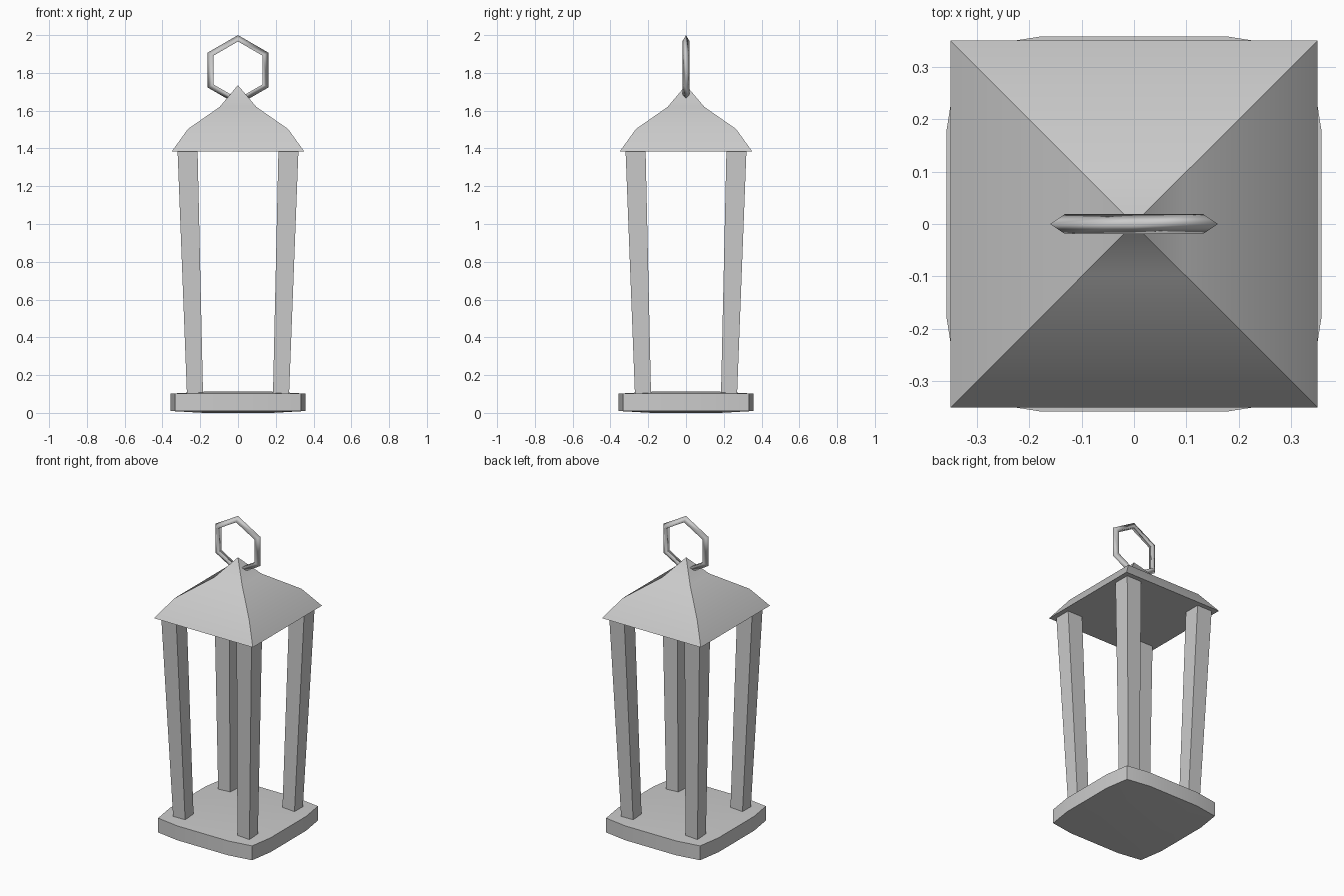
import bpy, bmesh
from math import radians

if "Cube" in bpy.data.objects:
    bpy.data.objects.remove(bpy.data.objects["Cube"])


def make_object(bm, name):
    bmesh.ops.recalc_face_normals(bm, faces=bm.faces)
    mesh = bpy.data.meshes.new(name)
    bm.to_mesh(mesh)
    bm.free()
    obj = bpy.data.objects.new(name, mesh)
    bpy.context.collection.objects.link(obj)
    return obj


def smooth_by_angle(obj, angle):
    bpy.ops.object.select_all(action='DESELECT')
    obj.select_set(True)
    bpy.context.view_layer.objects.active = obj
    bpy.ops.object.shade_smooth_by_angle(angle=radians(angle))


def square_loft(bm, sections):
    """Stack square sections (cx, cy, half_width, z), capped at both ends."""
    corners = ((-1, -1), (1, -1), (1, 1), (-1, 1))
    rings = [[bm.verts.new((cx + sx * h, cy + sy * h, z)) for sx, sy in corners]
             for cx, cy, h, z in sections]
    for low, high in zip(rings, rings[1:]):
        for i in range(4):
            j = (i + 1) % 4
            bm.faces.new((low[i], low[j], high[j], high[i]))
    bm.faces.new(rings[0][::-1])
    bm.faces.new(rings[-1])


# Base: slab with slightly pillowed sides, top and bottom
bm = bmesh.new()
bmesh.ops.create_cube(bm, size=2)
flat_edges = [e for e in bm.edges if abs(e.verts[0].co.z - e.verts[1].co.z) < 0.1]
bmesh.ops.subdivide_edges(bm, edges=flat_edges, cuts=2, use_grid_fill=True)
for v in bm.verts:
    out_x, out_y = abs(v.co.x) > 0.9, abs(v.co.y) > 0.9
    edge = 0.333 if out_x and out_y else 0.357
    inner = not out_x and not out_y
    sx, sy, sz = (1 if c > 0 else -1 for c in v.co)
    v.co = (sx * (edge if out_x else 0.18),
            sy * (edge if out_y else 0.18),
            0.056 + sz * (0.056 if inner else 0.046))
smooth_by_angle(make_object(bm, "base"), 30)

# Posts: four tapered square legs leaning outwards
for side_y, label_y in ((-1, "front"), (1, "back")):
    for side_x, label_x in ((-1, "left"), (1, "right")):
        bm = bmesh.new()
        square_loft(bm, [(side_x * 0.2275, side_y * 0.2275, 0.0425, 0.09),
                         (side_x * 0.267, side_y * 0.267, 0.053, 1.388)])
        make_object(bm, f"{label_y}_{label_x}_post")

# Roof: four-sided, curved profile up to a point, smooth between hip edges
bm = bmesh.new()
square_loft(bm, [(0, 0, h, z) for h, z in
                 ((0.35, 1.385), (0.265, 1.503), (0.097, 1.62), (0.0005, 1.735))])
bmesh.ops.remove_doubles(bm, verts=bm.verts, dist=0.002)
for f in bm.faces:
    f.smooth = True
for e in bm.edges:
    a, b = (v.co for v in e.verts)
    e.smooth = abs(a.z - b.z) < 0.01 and a.z > 1.4
make_object(bm, "roof")

# Hanging ring: hexagonal ring with a triangular section
bpy.ops.mesh.primitive_torus_add(major_segments=6, minor_segments=3,
                                 major_radius=0.1625, minor_radius=0.0225,
                                 location=(0, 0, 1.815),
                                 rotation=(radians(90), radians(30), 0))
bpy.context.object.name = "hanging_ring"
bpy.ops.object.shade_smooth()
